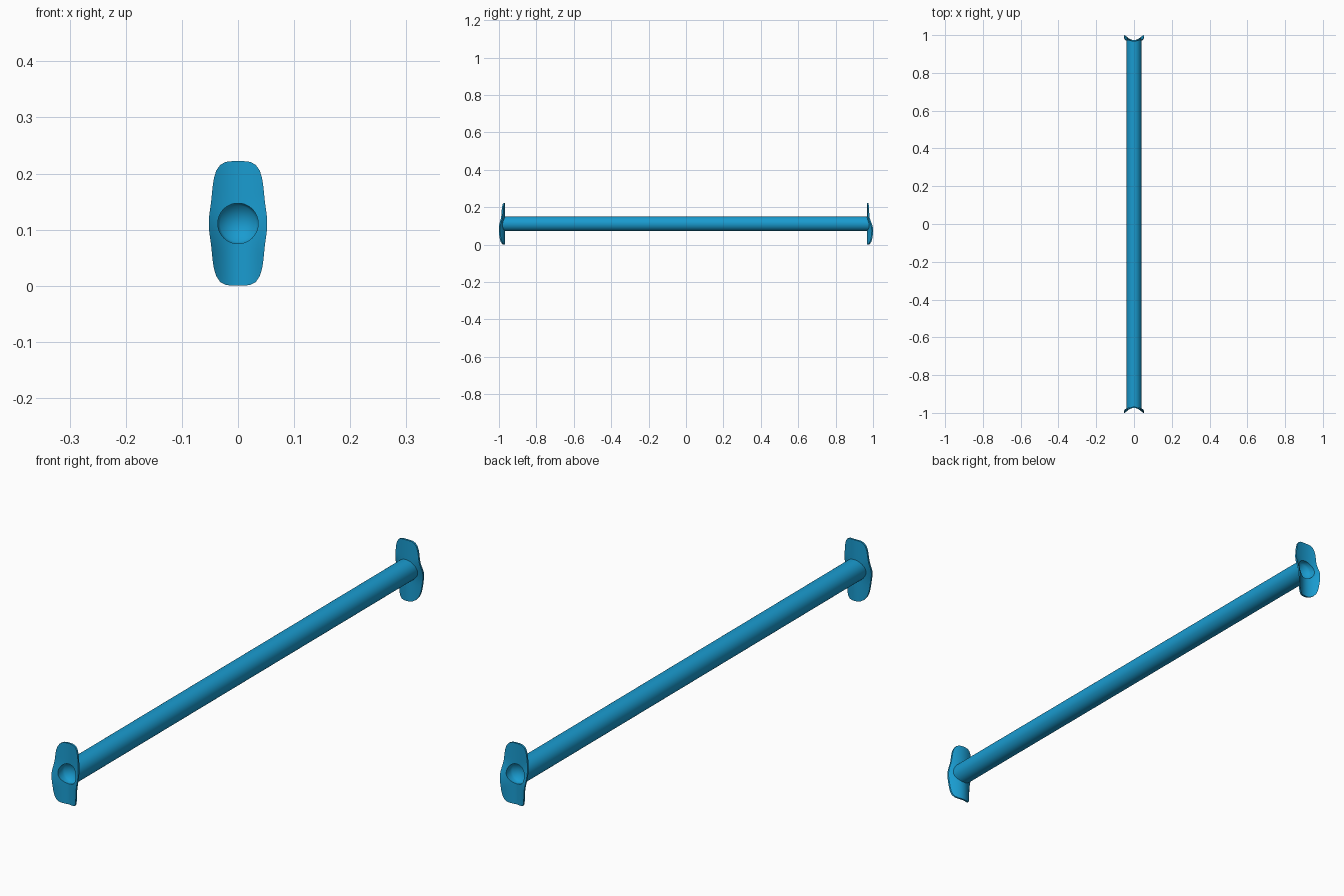
import bpy, bmesh, math

if "Cube" in bpy.data.objects:
    bpy.data.objects.remove(bpy.data.objects["Cube"])

N = 64                 # segments around
ZC = 0.111             # axis height
BASE = 0.974           # outer face of flange at its centre line
R_OUT, R_IN = 0.039, 0.036
THICK = 0.007

mat = bpy.data.materials.new("blue_plastic")
mat.diffuse_color = (0.01, 0.33, 0.63, 1)
mat.use_nodes = True
mat.node_tree.nodes["Principled BSDF"].inputs["Base Color"].default_value = mat.diffuse_color


def bend(x, z, upper):
    """Outward saddle curvature, stronger on the lower half."""
    t = min(max((0.05 - z) / 0.10, 0), 1)
    t = t * t * (3 - 2 * t)
    return (upper + (0.026 - upper) * t) * (x / 0.047) ** 2


def outline(a):
    """Rounded tall plate edge, slightly swollen beside the tube."""
    c, s = math.cos(a), math.sin(a)
    r = (abs(c / 0.0465) ** 4 + abs(s / 0.111) ** 4) ** -0.25
    x, z = r * c, r * s
    return x * (1 + 0.12 * math.exp(-(z / 0.035) ** 2)), z


def circle(r):
    return [(r * math.cos(2 * math.pi * i / N), r * math.sin(2 * math.pi * i / N))
            for i in range(N)]


def skin(name, rings, closed=False):
    """Join successive rings of points with quads; cap the ends if open."""
    bm = bmesh.new()
    vr = [[bm.verts.new(p) for p in ring] for ring in rings]
    pairs = list(zip(vr, vr[1:])) + ([(vr[-1], vr[0])] if closed else [])
    for a, b in pairs:
        for i in range(N):
            j = (i + 1) % N
            bm.faces.new((a[i], a[j], b[j], b[i]))
    if not closed:
        for ring in (vr[0], vr[-1]):
            bmesh.ops.pointmerge(bm, verts=ring, merge_co=(
                0, sum(v.co.y for v in ring) / N, ZC))
    bmesh.ops.recalc_face_normals(bm, faces=bm.faces)
    me = bpy.data.meshes.new(name)
    bm.to_mesh(me)
    bm.free()
    me.materials.append(mat)
    ob = bpy.data.objects.new(name, me)
    bpy.context.collection.objects.link(ob)
    bpy.context.view_layer.objects.active = ob
    ob.select_set(True)
    bpy.ops.object.shade_smooth_by_angle(angle=math.radians(40))
    ob.select_set(False)


def saddle_ring(pts, side, upper, inset=0.0):
    return [(x, side * (BASE + bend(x, z, upper) - inset), ZC + z) for x, z in pts]


ENDS = {"front": (-1, 0.013), "back": (1, 0.006)}

# tube with a dished recess at each end, ends trimmed to the saddle
def tube_end(side, upper):
    flat = [[(x, side * y, ZC + z) for x, z in circle(r)]
            for r, y in ((0.001, 0.94), (0.018, 0.945), (0.032, 0.954), (R_IN, 0.960))]
    return flat + [saddle_ring(circle(R_IN), side, upper, 0.001),
                   saddle_ring(circle(R_OUT), side, upper, 0.001)]


skin("tube", tube_end(*ENDS["front"]) + tube_end(*ENDS["back"])[::-1])

# curved end flanges
edge = [outline(2 * math.pi * i / N) for i in range(N)]
STEPS = 8
for name, (side, upper) in ENDS.items():
    layers = []
    for k in range(STEPS + 1):
        t = k / STEPS
        layers.append([(hx + (ex - hx) * t, hz + (ez - hz) * t)
                       for (hx, hz), (ex, ez) in zip(circle(R_IN), edge)])
    outer = [saddle_ring(p, side, upper) for p in layers]
    inner = [saddle_ring(p, side, upper, THICK) for p in layers]
    skin(name + "_flange", outer + inner[::-1], closed=True)
